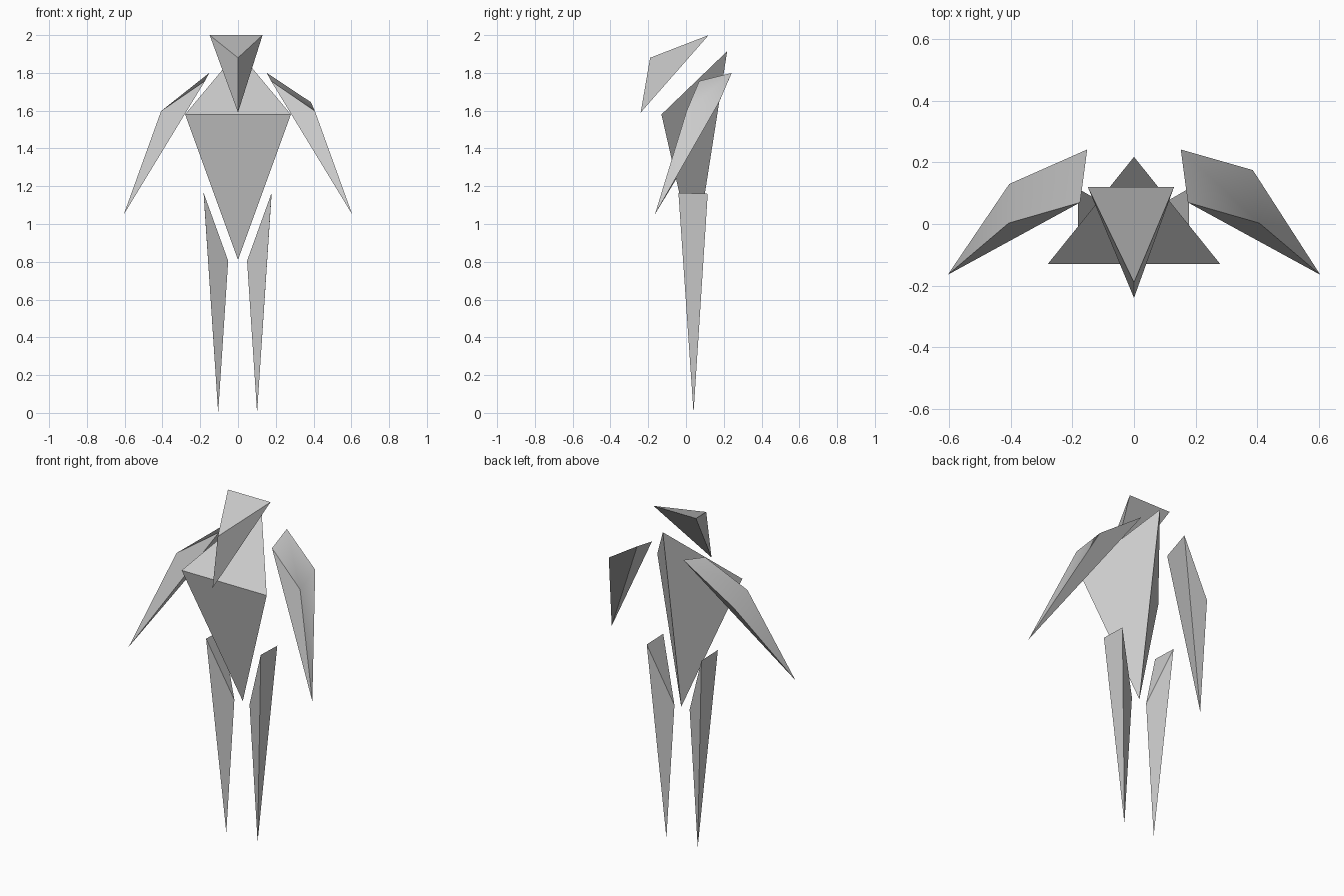
import bpy
import bmesh
import math
from mathutils import Vector

cube = bpy.data.objects.get("Cube")
if cube:
    bpy.data.objects.remove(cube, do_unlink=True)

# One plain grey for every part
GREY = (0.6, 0.6, 0.6, 1.0)
grey = bpy.data.materials.new("plain_grey")
grey.use_nodes = True
grey.diffuse_color = GREY
grey.node_tree.nodes["Principled BSDF"].inputs["Base Color"].default_value = GREY

TETRA = [(0, 1, 2), (0, 1, 3), (1, 2, 3), (2, 0, 3)]


def shard(name, corners, faces=TETRA, smooth=False):
    """Closed faceted solid from a few corners."""
    bm = bmesh.new()
    verts = [bm.verts.new(Vector(c)) for c in corners]
    for face in faces:
        bm.faces.new([verts[i] for i in face])
    bmesh.ops.recalc_face_normals(bm, faces=bm.faces)
    mesh = bpy.data.meshes.new(name)
    bm.to_mesh(mesh)
    bm.free()
    mesh.materials.append(grey)
    obj = bpy.data.objects.new(name, mesh)
    bpy.context.collection.objects.link(obj)
    if smooth:
        bpy.ops.object.select_all(action='DESELECT')
        obj.select_set(True)
        bpy.context.view_layer.objects.active = obj
        bpy.ops.object.shade_smooth_by_angle(angle=math.radians(50))
    return obj


# Head: wedge with two rear corners, a brow and a low chin
shard("head", [(-0.15, 0.12, 2.0), (0.13, 0.12, 2.0),
               (0, -0.19, 1.88), (0, -0.24, 1.59)])

# Torso: two shoulders, a raised back point and a waist point
shard("torso", [(-0.28, -0.13, 1.58), (0.28, -0.13, 1.58),
                (0, 0.218, 1.915), (0, 0.045, 0.81)])

# Arms: five corners each, with a slightly different rear elbow per side
ARM_FACES = [(0, 1, 2, 3), (1, 4, 2), (3, 2, 4), (0, 4, 1), (0, 3, 4)]
for side, s, rear_elbow in (("left", 1, (0.386, 0.175, 1.645)),
                            ("right", -1, (0.405, 0.13, 1.54))):
    arm = [(0.152, 0.242, 1.8), rear_elbow, (0.407, 0.003, 1.598),
           (0.175, 0.07, 1.757), (0.605, -0.165, 1.05)]
    shard(side + "_arm", [(s * x, y, z) for x, y, z in arm], ARM_FACES, True)

    # Legs: outer hip edge, inner thigh corner and pointed foot
    leg = [(0.18, -0.04, 1.165), (0.18, 0.115, 1.16),
           (0.05, 0.04, 0.805), (0.103, 0.04, 0)]
    shard(side + "_leg", [(s * x - 0.002, y, z) for x, y, z in leg])
